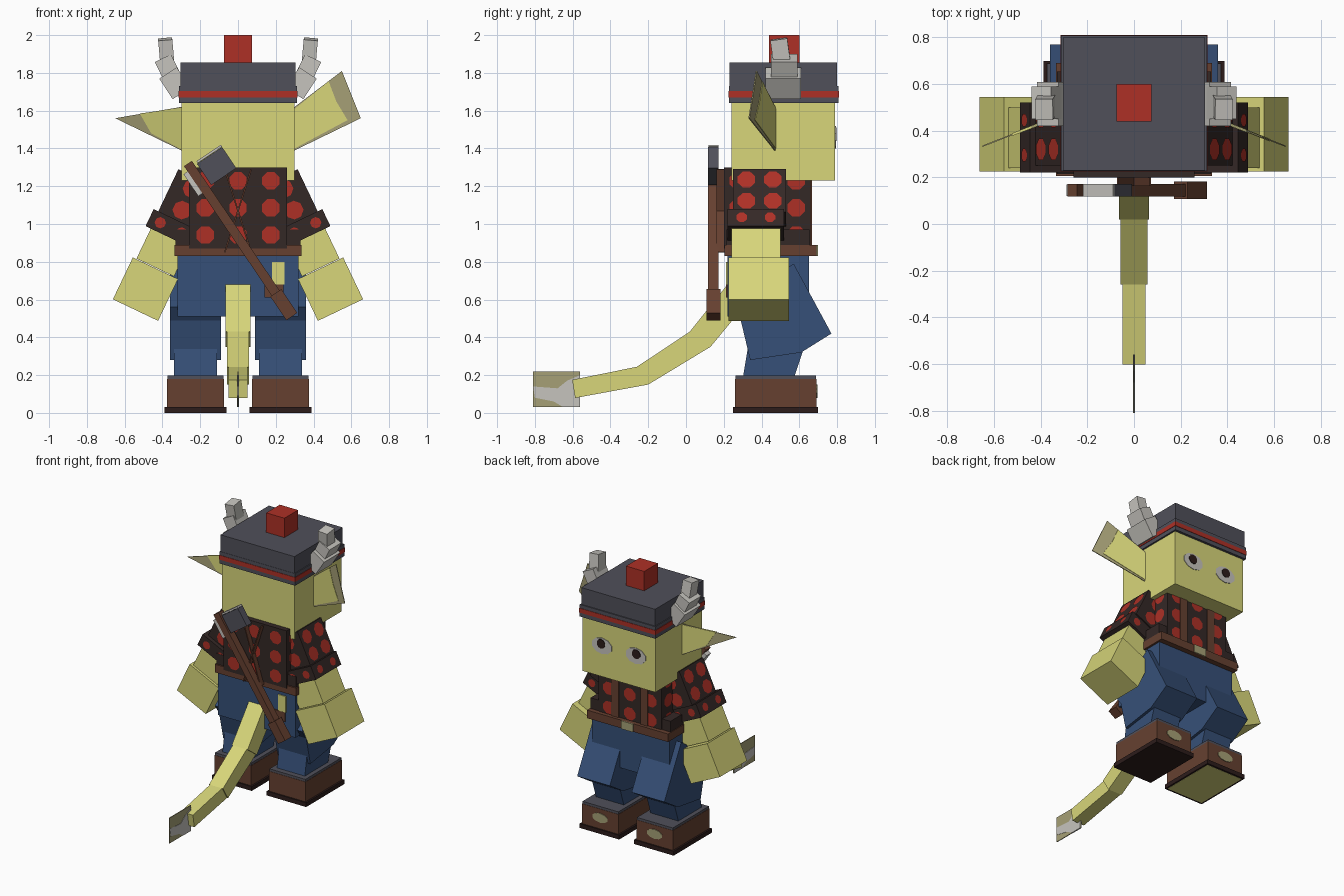
import bpy, bmesh
from math import radians, pi
from mathutils import Matrix, Vector, Euler

cube = bpy.data.objects.get("Cube")
if cube:
    bpy.data.objects.remove(cube, do_unlink=True)


def material(name, r, g, b):
    rgb = [((c / 255 + 0.055) / 1.055) ** 2.4 for c in (r, g, b)]
    m = bpy.data.materials.new(name)
    m.use_nodes = True
    m.diffuse_color = (*rgb, 1)
    m.node_tree.nodes["Principled BSDF"].inputs["Base Color"].default_value = (*rgb, 1)
    return m


SKIN = material("yellow skin", 216, 214, 122)
TUFT = material("olive grey", 166, 160, 118)
SHIRT = material("dark shirt", 52, 40, 38)
RED = material("red", 174, 48, 38)
BROWN = material("brown leather", 102, 64, 48)
BLUE = material("blue denim", 54, 80, 120)
GREY = material("dark grey", 80, 80, 90)
PALE = material("pale grey", 198, 196, 190)
BLACK = material("black sole", 44, 28, 27)


def finish(name, bm, mat):
    bmesh.ops.recalc_face_normals(bm, faces=bm.faces)
    me = bpy.data.meshes.new(name)
    bm.to_mesh(me)
    bm.free()
    me.materials.append(mat)
    ob = bpy.data.objects.new(name, me)
    bpy.context.collection.objects.link(ob)
    return ob


def placed(c, rot):
    return Matrix.Translation(c) @ Euler([radians(a) for a in rot]).to_matrix().to_4x4()


def box(name, mat, c, size, rot=(0, 0, 0)):
    bm = bmesh.new()
    bmesh.ops.create_cube(bm, size=1, matrix=placed(c, rot) @ Matrix.Diagonal((*size, 1)))
    return finish(name, bm, mat)


def span(name, mat, x, y, z):
    return box(name, mat, [sum(p) / 2 for p in (x, y, z)], [p[1] - p[0] for p in (x, y, z)])


def prism(name, mat, pts, offset):
    """Extrude a polygon along a vector, centred on the polygon."""
    bm = bmesh.new()
    off = Vector(offset)
    face = bm.faces.new([bm.verts.new(Vector(p) - off / 2) for p in pts])
    new = bmesh.ops.extrude_face_region(bm, geom=[face])["geom"]
    bmesh.ops.translate(bm, vec=off, verts=[v for v in new if isinstance(v, bmesh.types.BMVert)])
    return finish(name, bm, mat)


def beam(name, mat, a, b, width, depth):
    """Bar between two points; width runs across x or in the xz plane."""
    a, b = Vector(a), Vector(b)
    rot = (b - a).to_track_quat("Z", "Y").to_matrix().to_4x4()
    bm = bmesh.new()
    bmesh.ops.create_cube(bm, size=1, matrix=Matrix.Translation((a + b) / 2) @ rot
                          @ Matrix.Diagonal((width, depth, (b - a).length, 1)))
    return finish(name, bm, mat)


def spots(name, c, size, rot=(0, 0, 0), gap=0.155, r=0.05):
    """Octagon patches in a grid on the four upright faces of a box."""
    bm = bmesh.new()
    nz = max(1, round(size[2] / gap))
    for k in range(4):
        wide, deep = (size[0], size[1]) if k % 2 == 0 else (size[1], size[0])
        nx = max(1, round(wide / gap))
        turn = Matrix.Rotation(k * pi / 2, 4, "Z")
        for i in range(nx):
            for j in range(nz):
                at = ((i + 0.5) / nx - 0.5) * wide, -deep / 2 - 0.004, ((j + 0.5) / nz - 0.5) * size[2]
                m = (placed(c, rot) @ turn @ Matrix.Translation(at)
                     @ Matrix.Rotation(pi / 2, 4, "X") @ Matrix.Rotation(pi / 8, 4, "Z"))
                bmesh.ops.create_circle(bm, cap_ends=True, segments=8, radius=r, matrix=m)
    me = finish(name, bm, RED)
    return me


def disc(name, mat, c, rx, rz, thick=0.006):
    bm = bmesh.new()
    m = Matrix.Translation(c) @ Matrix.Diagonal((rx, thick, rz, 1)) @ Matrix.Rotation(pi / 2, 4, "X")
    bmesh.ops.create_cone(bm, cap_ends=True, segments=10, radius1=1, radius2=1, depth=1, matrix=m)
    return finish(name, bm, mat)


# Head and cap
span("head", SKIN, (-.30, .30), (.24, .79), (1.23, 1.66))
span("cap_top", GREY, (-.305, .305), (.23, .80), (1.72, 1.855))
span("cap_band", GREY, (-.312, .312), (.228, .808), (1.64, 1.73))
span("cap_stripe", RED, (-.315, .315), (.225, .811), (1.67, 1.703))
span("cap_bobble", RED, (-.075, .075), (.44, .60), (1.85, 2.0))

# Torso, belt and braces
TC, TS = (0, .43, 1.085), (.52, .46, .43)
box("shirt_torso", SHIRT, TC, TS)
spots("torso_spots", TC, TS)
span("shirt_hem", SHIRT, (-.33, .33), (.215, .655), (.87, .97))
span("belt", BROWN, (-.335, .335), (.205, .69), (.83, .89))
span("belt_buckle", TUFT, (-.05, .05), (.69, .698), (.83, .89))
for s in (-1, 1):
    beam("back_brace", BROWN, (s * .07, .192, 1.29), (-s * .07, .192, .85), .06, .008)
    span("front_brace", BROWN, (s * .12 - .03, s * .12 + .03), (.66, .668), (.88, 1.25))

# Trousers with a torn pocket
span("trousers", BLUE, (-.32, .32), (.22, .65), (.51, .84))
span("pocket_patch", SKIN, (.18, .245), (.213, .22), (.68, .80))
span("pocket_strap", BROWN, (.14, .24), (.212, .22), (.61, .68))

THIGH = [(.24, .56), (.57, .79), (.77, .42), (.61, .32), (.34, .28), (.29, .49)]
SHIN = [(.33, .36), (.63, .36), (.57, .18), (.30, .18)]
EAR = [(.30, 1.62), (.55, 1.81), (.65, 1.56), (.30, 1.39)]
EAR_SKIN = [(.30, 1.61), (.48, 1.755), (.52, 1.65), (.58, 1.55), (.30, 1.40)]

for s, side in ((-1, "right"), (1, "left")):
    # Legs and shoes
    x = s * .225
    prism(side + "_thigh", BLUE, [(x, *p) for p in THIGH], (.27, 0, 0))
    prism(side + "_shin", BLUE, [(x, *p) for p in SHIN], (.23, 0, 0))
    span(side + "_shoe", BROWN, (x - .15, x + .15), (.26, .69), (.03, .18))
    span(side + "_shoe_top", GREY, (x - .148, x + .148), (.262, .688), (.18, .198))
    span(side + "_sole", BLACK, (x - .163, x + .163), (.25, .70), (0, .032))
    disc(side + "_toe_hole", TUFT, (x, .692, .115), .065, .035)

    # Arms
    tilt = (0, -s * 25.5, 0)
    parts = [("sleeve", SHIRT, (.27, .39, 1.13), (.22, .28, .25)),
             ("cuff", SHIRT, (.355, .37, .98), (.25, .30, .10)),
             ("forearm", SKIN, (.395, .37, .86), (.22, .26, .20)),
             ("hand", SKIN, (.49, .385, .655), (.265, .32, .245))]
    for name, mat, c, size in parts:
        c = (s * c[0], c[1], c[2])
        box(f"{side}_{name}", mat, c, size, tilt)
        if name == "sleeve":
            spots(side + "_sleeve_spots", c, size, tilt)
        elif name == "cuff":
            spots(side + "_cuff_spots", c, size, tilt, r=.03)

    # Horns
    box(side + "_horn_base", PALE, (s * .335, .515, 1.745), (.11, .19, .13), (0, s * 33, 0))
    box(side + "_horn_middle", PALE, (s * .367, .52, 1.815), (.095, .14, .14), (0, s * 26, 0))
    box(side + "_horn_tip", PALE, (s * .38, .50, 1.915), (.075, .09, .13), (8, s * 5, 0))

    # Ears: the right one is folded to a triangle
    outer = EAR if s > 0 else [p for p in EAR if p[1] < 1.8]
    inner = EAR_SKIN if s > 0 else [(.30, 1.615), (.52, 1.585), (.46, 1.48), (.30, 1.395)]
    for name, mat, pts, t in (("ear", TUFT, outer, .006), ("ear_skin", SKIN, inner, .012)):
        prism(f"{side}_{name}", mat, [(s * a, .47 - .39 * (a - .3), b) for a, b in pts], (0, t, 0))

    # Eyes
    disc(side + "_eye", PALE, (s * .14, .791, 1.46), .085, .06)
    disc(side + "_pupil", BLACK, (s * .145, .795, 1.475), .035, .035)

# Bare foot showing through the worn sole
span("worn_sole", SKIN, (-.375, -.075), (.265, .685), (-.001, .003))

# Tail with a flat tuft
path = [(0, .27, .63), (0, .075, .39), (0, -.23, .197), (0, -.595, .127)]
for i, w in enumerate((.13, .115, .10)):
    bar = prism(f"tail_{i + 1}", SKIN,
                [(0, path[i + j][1] + e * n[0], path[i + j][2] + e * n[1])
                 for j, e in ((0, 1), (1, 1), (1, -1), (0, -1))
                 for n in [[(-.05, .05), (-.055, .04), (-.03, .047), (-.008, .048)][i + j]]],
                (w, 0, 0))
span("tail_tuft", TUFT, (-.003, .003), (-.81, -.56), (.03, .22))
HAIR = [(-.56, .2), (-.63, .17), (-.68, .13), (-.81, .14), (-.80, .08), (-.7, .06), (-.65, .03), (-.56, .03)]
prism("tail_hair", PALE, [(0, *p) for p in HAIR], (.01, 0, 0))

# Axe slung over the back
beam("axe_handle", BROWN, (-.265, .145, 1.32), (.27, .145, .53), .055, .05)
beam("axe_pommel", BROWN, (.20, .145, .635), (.285, .145, .51), .075, .07)
AXE = (0, -34, 0)
box("axe_head", GREY, (-.113, .145, 1.307), (.16, .055, .135), AXE)
box("axe_cap", PALE, (-.152, .145, 1.371), (.155, .054, .012), AXE)
box("axe_blade", PALE, (-.235, .145, 1.215), (.035, .05, .14), AXE)
